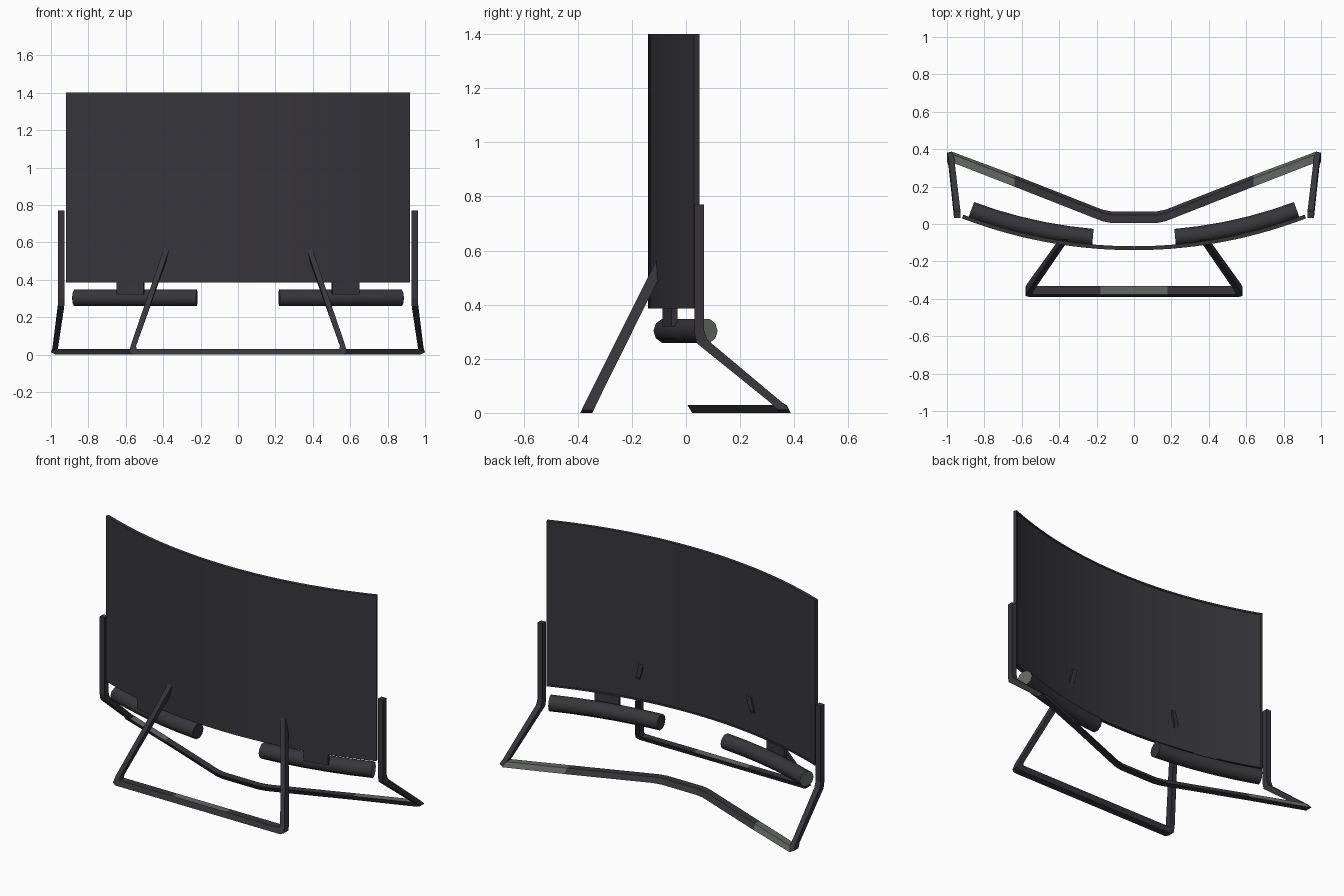
import bpy, bmesh, math
from mathutils import Vector

if "Cube" in bpy.data.objects:
    bpy.data.objects.remove(bpy.data.objects["Cube"])

def material(name, rgb):
    m = bpy.data.materials.new(name)
    m.diffuse_color = (*rgb, 1)
    m.use_nodes = True
    m.node_tree.nodes["Principled BSDF"].inputs["Base Color"].default_value = m.diffuse_color
    return m

DARK = material("charcoal", (0.038, 0.036, 0.043))
GREY = material("worn_grey", (0.125, 0.135, 0.125))
CY = 2.43  # y of the centre of the screen's curvature


def loft(name, rings, smooth=None, is_grey=None):
    """Skin closed rings of points, cap both ends, colour faces by a rule."""
    bm = bmesh.new()
    vs = [[bm.verts.new(p) for p in r] for r in rings]
    n = len(vs[0])
    for a, b in zip(vs, vs[1:]):
        for i in range(n):
            j = (i + 1) % n
            bm.faces.new((a[i], a[j], b[j], b[i]))
    bm.faces.new(vs[0])
    bm.faces.new(vs[-1][::-1])
    bmesh.ops.recalc_face_normals(bm, faces=bm.faces)
    bm.normal_update()
    if is_grey:
        for f in bm.faces:
            f.material_index = int(is_grey(f.calc_center_median(), f.normal))
    me = bpy.data.meshes.new(name)
    bm.to_mesh(me)
    bm.free()
    me.materials.append(DARK)
    if is_grey:
        me.materials.append(GREY)
    if smooth:
        me.polygons.foreach_set("use_smooth", [True] * len(me.polygons))
        me.set_sharp_from_angle(angle=math.radians(smooth))
    ob = bpy.data.objects.new(name, me)
    bpy.context.collection.objects.link(ob)
    return ob


def arc_ring(angle, section):
    """Place an (radius, z) section at an angle on the screen's arc."""
    return [(r * math.sin(angle), CY - r * math.cos(angle), z) for r, z in section]


def spread(a, b, n):
    return [a + (b - a) * i / n for i in range(n + 1)]


def frame(name, half, is_grey):
    """Mirror a half path of (centre, half-side u, half-side v) into a bar frame."""
    path = [[Vector(p) for p in st] for st in half]
    flip = [[Vector((-p.x, p.y, p.z)) for p in st] for st in reversed(path)]
    rings = [(c + u + v, c + u - v, c - u - v, c - u + v) for c, u, v in path + flip]
    return loft(name, rings, None, is_grey)


# curved screen panel with a thin raised rim around the concave side
RO, RI, RR, Z0, Z1, RIM = 2.57, 2.549, 2.553, 0.385, 1.4, 0.01
def panel_section(r):
    return [(RO, Z0), (RO, Z1), (RI, Z1), (RI, Z1 - RIM),
            (r, Z1 - RIM), (r, Z0 + RIM), (RI, Z0 + RIM), (RI, Z0)]
H = 0.366
h = H - 0.004
rings = [arc_ring(-H, panel_section(RI)), arc_ring(-h, panel_section(RI))]
rings += [arc_ring(a, panel_section(RR)) for a in spread(-h, h, 28)]
rings += [arc_ring(h, panel_section(RI)), arc_ring(H, panel_section(RI))]
loft("screen_panel", rings, 30)

# speaker tubes and the brackets that hang them below the screen
tube = [(2.513 + 0.047 * math.cos(k * math.pi / 5), 0.303 + 0.047 * math.sin(k * math.pi / 5))
        for k in range(10)]
plate = [(2.545, 0.32), (2.567, 0.32), (2.567, 0.387), (2.545, 0.387)]
for side, s in (("right", 1), ("left", -1)):
    loft(side + "_speaker", [arc_ring(s * a, tube) for a in spread(0.0877, 0.354, 5)], 40,
         lambda c, n, s=s: n.x * s > 0.8 and abs(c.x) > 0.85)
    loft(side + "_speaker_bracket", [arc_ring(s * a, plate) for a in spread(0.198, 0.256, 2)])

# short-base stand on the convex side, its legs poking through the panel
V = (0, 0.022, 0)
U = (0, -0.007, -0.015)
frame("front_stand", [
    ((0.375, -0.083, 0.575), (0.015, 0, 0), (0.011, 0, -0.042)),
    ((0.56, -0.347, 0.045), (0.015, 0, 0), V),
    ((0.561, -0.36, 0.018), (0.02, -0.003, -0.008), V),
    ((0.552, -0.361, 0.015), (0.008, -0.007, -0.015), V),
    ((0.18, -0.361, 0.015), U, V),
], lambda c, n: n.z > 0.9 and abs(c.x) < 0.1 and c.z < 0.1)

# wide bent stand on the concave side, with uprights hugging the panel ends
W = (0, 0.009, -0.015)
frame("rear_stand", [
    ((0.945, 0.049, 0.77), (0.017, 0, 0), (0, 0.018, 0)),
    ((0.945, 0.049, 0.30), (0.017, 0, 0), (0, 0.018, 0.004)),
    ((0.946, 0.06, 0.263), (0.017, 0, 0), (0, 0.02, 0.006)),
    ((0.977, 0.335, 0.037), (0.015, 0, 0), V),
    ((0.982, 0.355, 0.02), (0.018, 0.004, -0.008), V),
    ((0.968, 0.356, 0.015), (0.006, 0.009, -0.015), V),
    ((0.64, 0.231, 0.015), W, V),
    ((0.17, 0.046, 0.015), W, V),
    ((0.12, 0.036, 0.015), W, V),
], lambda c, n: n.z > 0.1 and 0.7 < abs(c.x) < 0.9 and c.z < 0.05)
